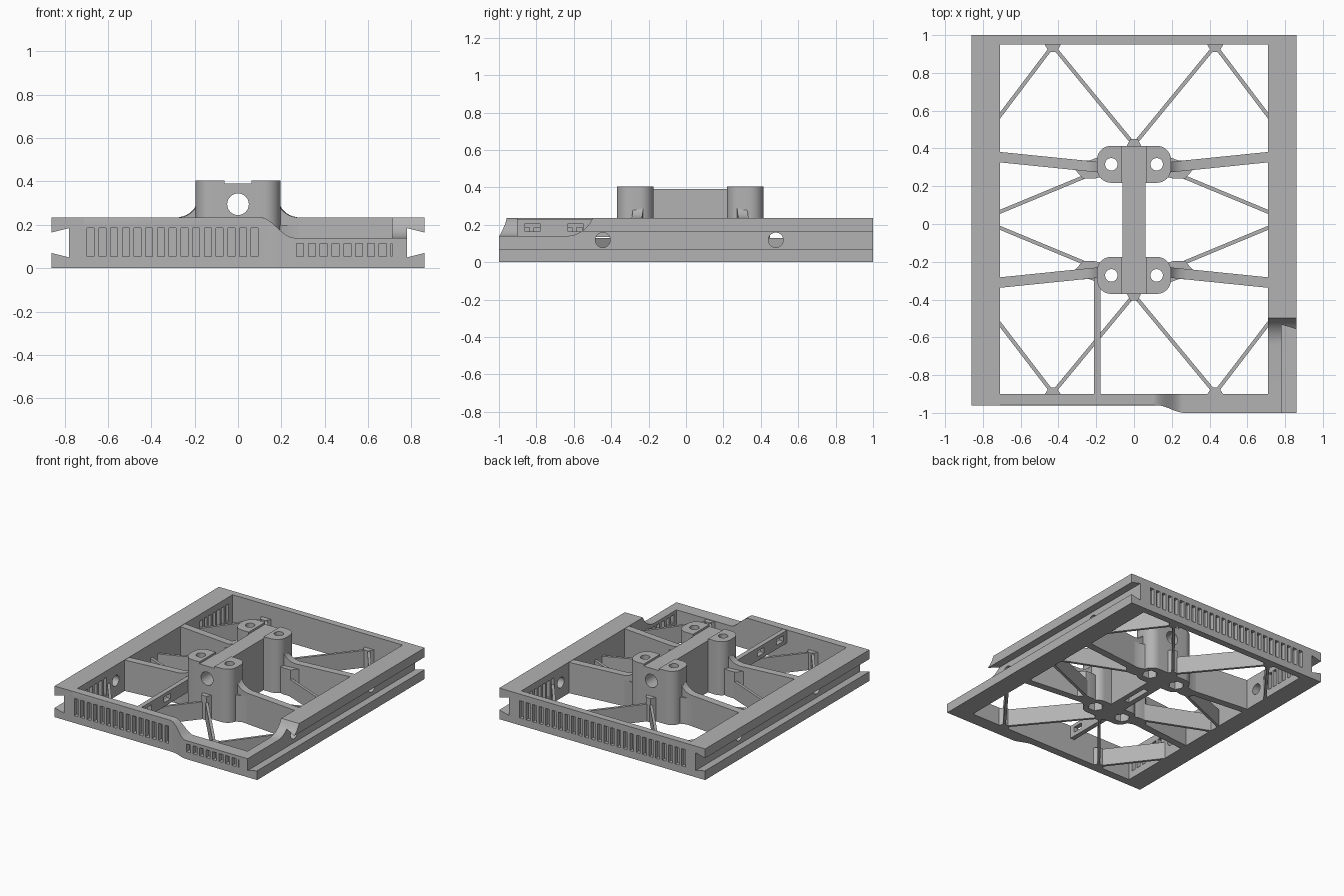
import bpy, bmesh
from math import sin, cos, pi, atan2, hypot
from mathutils import Matrix

if "Cube" in bpy.data.objects:
    bpy.data.objects.remove(bpy.data.objects["Cube"])

grey = bpy.data.materials.new("light grey plastic")
grey.use_nodes = True
grey.diffuse_color = (0.45, 0.45, 0.45, 1)
grey.node_tree.nodes["Principled BSDF"].inputs["Base Color"].default_value = grey.diffuse_color

TOP = 0.235      # height of the frame
LOW = 0.14       # height of the lowered front corner
MID = 0.022      # y centre of the hub
parts = []


def prism(name, shapes, axis, lo, hi, matrix=None, part=True):
    """Extrude one or more 2D outlines along an axis into a single object."""
    place = {"x": lambda u, v, w: (w, u, v),
             "y": lambda u, v, w: (u, w, v),
             "z": lambda u, v, w: (u, v, w)}[axis]
    bm = bmesh.new()
    for pts in shapes:
        a = [bm.verts.new(place(u, v, lo)) for u, v in pts]
        b = [bm.verts.new(place(u, v, hi)) for u, v in pts]
        bm.faces.new(a)
        bm.faces.new(b[::-1])
        for i in range(len(pts)):
            j = (i + 1) % len(pts)
            bm.faces.new((a[i], b[i], b[j], a[j]))
    if matrix:
        bm.transform(matrix)
    bmesh.ops.recalc_face_normals(bm, faces=bm.faces)
    mesh = bpy.data.meshes.new(name)
    bm.to_mesh(mesh)
    bm.free()
    mesh.materials.append(grey)
    ob = bpy.data.objects.new(name, mesh)
    bpy.context.collection.objects.link(ob)
    if part:
        parts.append(ob)
    return ob


def cut(ob, shapes, axis, lo, hi):
    """Subtract extruded outlines from a part."""
    cutter = prism("cutter", shapes, axis, lo, hi, part=False)
    cutter.hide_render = True
    mod = ob.modifiers.new("cut", "BOOLEAN")
    mod.operation, mod.solver, mod.object = "DIFFERENCE", "EXACT", cutter
    bpy.context.view_layer.objects.active = ob
    bpy.ops.object.modifier_apply(modifier=mod.name)
    bpy.data.objects.remove(cutter)


def rect(u0, u1, v0, v1):
    return [(u0, v0), (u1, v0), (u1, v1), (u0, v1)]


def arc(cx, cy, r, a0, a1, n=8):
    return [(cx + r * cos(a0 + (a1 - a0) * i / n),
             cy + r * sin(a0 + (a1 - a0) * i / n)) for i in range(n + 1)]


def circle(cx, cy, r, n=32):
    return arc(cx, cy, r, 0, 2 * pi * (n - 1) / n, n - 1)


def rounded(cx, cy, hx, hy, r):
    pts = []
    for k, (sx, sy) in enumerate([(1, 1), (-1, 1), (-1, -1), (1, -1)]):
        pts += arc(cx + sx * (hx - r), cy + sy * (hy - r), r, k * pi / 2, (k + 1) * pi / 2)
    return pts


def ease(u0, v0, u1, v1, n=12):
    """Smooth S-shaped step between two levels."""
    return [(u0 + (u1 - u0) * i / n, v0 + (v1 - v0) * (1 - cos(pi * i / n)) / 2)
            for i in range(n + 1)]


def slots(u0, u1, v0, v1, count):
    pitch = (u1 - u0) / count
    return [rect(u0 + i * pitch, u0 + (i + 0.6) * pitch, v0, v1) for i in range(count)]


def bar(name, p, q, width, profile):
    """Upright wall from p to q with a (distance, height) side profile."""
    turn = Matrix.Rotation(atan2(q[1] - p[1], q[0] - p[0]), 4, "Z")
    return prism(name, [profile], "y", -width / 2, width / 2,
                 Matrix.Translation((p[0], p[1], 0)) @ turn)


# Side rails with a dovetail groove, round holes and inner vents
rails = {}
for s, side in ((1, "left"), (-1, "right")):
    outline = [(0.71, 0), (0.86, 0), (0.86, 0.07), (0.78, 0.05),
               (0.78, 0.185), (0.86, 0.165), (0.86, TOP), (0.71, TOP)]
    rail = prism(side + "_rail", [[(s * x, z) for x, z in outline]], "y",
                 -1 if s > 0 else -0.96, 1)
    across = sorted((s * 0.65, s * 0.9))
    cut(rail, [circle(-0.445, 0.118, 0.04), circle(0.48, 0.118, 0.04)], "x", *across)
    inner = sorted((s * 0.70, s * 0.75))
    high = 0.115 if s > 0 else 0.185
    cut(rail, slots(0.56, 0.92, 0.055, 0.185, 7), "x", *inner)
    cut(rail, slots(-0.87, -0.53, 0.055, high, 6), "x", *inner)
    rails[s] = rail

# Lowered front corner of the left rail
cut(rails[1], [[(-1.1, 0.3), (-1.1, LOW)] + arc(-0.64, LOW + 0.15, 0.15, -pi / 2, -pi / 7)
               + [(-0.49, 0.25), (-0.49, 0.3)]], "x", 0.6, 1)

# Back wall with a row of vents
back = prism("back_wall", [rect(-0.78, 0.78, 0.95, 1)], "z", 0, TOP)
cut(back, slots(-0.75, 0.765, 0.055, 0.185, 28), "y", 0.97, 1.1)

# Front wall: bulges forward and steps down toward the left
front = prism("front_wall", [[(-0.78, -0.90), (-0.78, -0.96)]
              + ease(0.12, -0.96, 0.27, -1.0) + [(0.78, -1.0), (0.78, -0.90)]], "z", 0, TOP)
cut(front, [[(0.1, 0.3)] + ease(0.1, TOP + 0.001, 0.26, LOW) + [(0.9, LOW), (0.9, 0.3)]],
    "y", -1.1, -0.8)
cut(front, slots(-0.75, 0.115, 0.055, 0.185, 16), "y", -1.1, -0.925)
cut(front, slots(0.27, 0.76, 0.055, 0.115, 9), "y", -1.1, -0.965)
rim = front.modifiers.new("soft_top_edge", "BEVEL")
rim.width, rim.segments, rim.limit_method = 0.012, 3, "WEIGHT"
weights = front.data.attributes.new("bevel_weight_edge", "FLOAT", "EDGE")
for e in front.data.edges:
    ends = [front.data.vertices[i].co for i in e.vertices]
    if all(abs(v.z - TOP) < 0.002 and v.y < -0.95 for v in ends):
        weights.data[e.index].value = 1

# Central spine with a bore along its length
bore = [circle(0, 0.295, 0.05)]
spine = prism("spine", [rect(-0.06, 0.06, -0.22, 0.27)], "z", 0, 0.39)
cut(spine, bore, "y", -1, 1)
cut(spine, [rect(-0.02, 0.02, -0.08, 0.13)], "z", -0.1, 0.05)

# Two hub towers with screw holes and nut pockets
for t, where in ((1, "back"), (-1, "front")):
    cy = MID + t * 0.294
    tower = prism(where + "_tower", [rounded(0, cy, 0.196, 0.098, 0.075)], "z", 0, 0.405)
    cut(tower, [rect(-0.063, 0.063, 0.39, 0.5)], "y", -1, 1)
    cut(tower, bore, "y", -1, 1)
    cut(tower, [circle(s * 0.12, cy, 0.033) for s in (1, -1)], "z", -0.1, 0.6)
    cut(tower, [circle(s * 0.12, cy, 0.055, 6) for s in (1, -1)], "z", -0.1, 0.12)

# Arms, gussets and braces, repeated in all four quarters
sweep = arc(0.19, 0.335, 0.1, -pi / 2, -pi, 10)
for s in (1, -1):
    for t in (1, -1):
        tag = ("left_" if s > 0 else "right_") + ("back" if t > 0 else "front")

        def at(x, y):
            return s * x, MID + t * (y - MID)

        p, q = at(0.18, 0.30), at(0.72, 0.355)
        length = hypot(q[0] - p[0], q[1] - p[1])
        bar("arm_" + tag, p, q, 0.055,
            [(0, 0), (length, 0), (length, TOP - 0.002), (0.1, TOP - 0.002)]
            + [(u - 0.09, z) for u, z in sweep[1:]] + [(0, 0.335)])
        prism("gusset_" + tag, [[at(*c) for c in (
            (0.17, 0.25), (0.21, 0.24), (0.27, 0.24), (0.31, 0.285),
            (0.31, 0.34), (0.24, 0.335), (0.17, 0.36))]], "z", 0, 0.2)

        wall = 0.95 if t > 0 else 0.945
        braces = (("side", (0.25, 0.255), (0.72, 0.06)),
                  ("inner", (0.0, 0.42), (0.435, wall)),
                  ("outer", (0.425, wall), (0.72, 0.56)))
        for kind, a, b in braces:
            p, q = at(*a), at(*b)
            length = hypot(q[0] - p[0], q[1] - p[1])
            bar(kind + "_brace_" + tag, p, q, 0.02, rect(0, length, 0, 0.13))
        prism("brace_foot_" + tag, [[at(*c) for c in (
            (0.385, wall + 0.005), (0.41, 0.91), (0.45, 0.91), (0.475, wall + 0.005))]],
            "z", 0, 0.135)
for t, where in ((1, "back"), (-1, "front")):
    prism(where + "_hub_foot", [[(x, MID + t * (y - MID)) for x, y in (
        (-0.045, 0.40), (0.045, 0.40), (0.02, 0.45), (-0.02, 0.45))]], "z", 0, 0.18)

# Raised cable channel from the hub to the front wall
channel = prism("cable_channel", [rect(-0.212, -0.177, -0.91, -0.28)], "z", 0.135, TOP - 0.003)
cut(channel, [rect(-0.86, -0.78, 0.165, 0.207), rect(-0.63, -0.55, 0.165, 0.207)],
    "x", -0.3, -0.1)

# Smooth shading on the round parts, sharp edges kept
bpy.ops.object.select_all(action="DESELECT")
for ob in parts:
    ob.select_set(True)
bpy.context.view_layer.objects.active = parts[0]
bpy.ops.object.shade_smooth_by_angle(angle=pi / 6)
